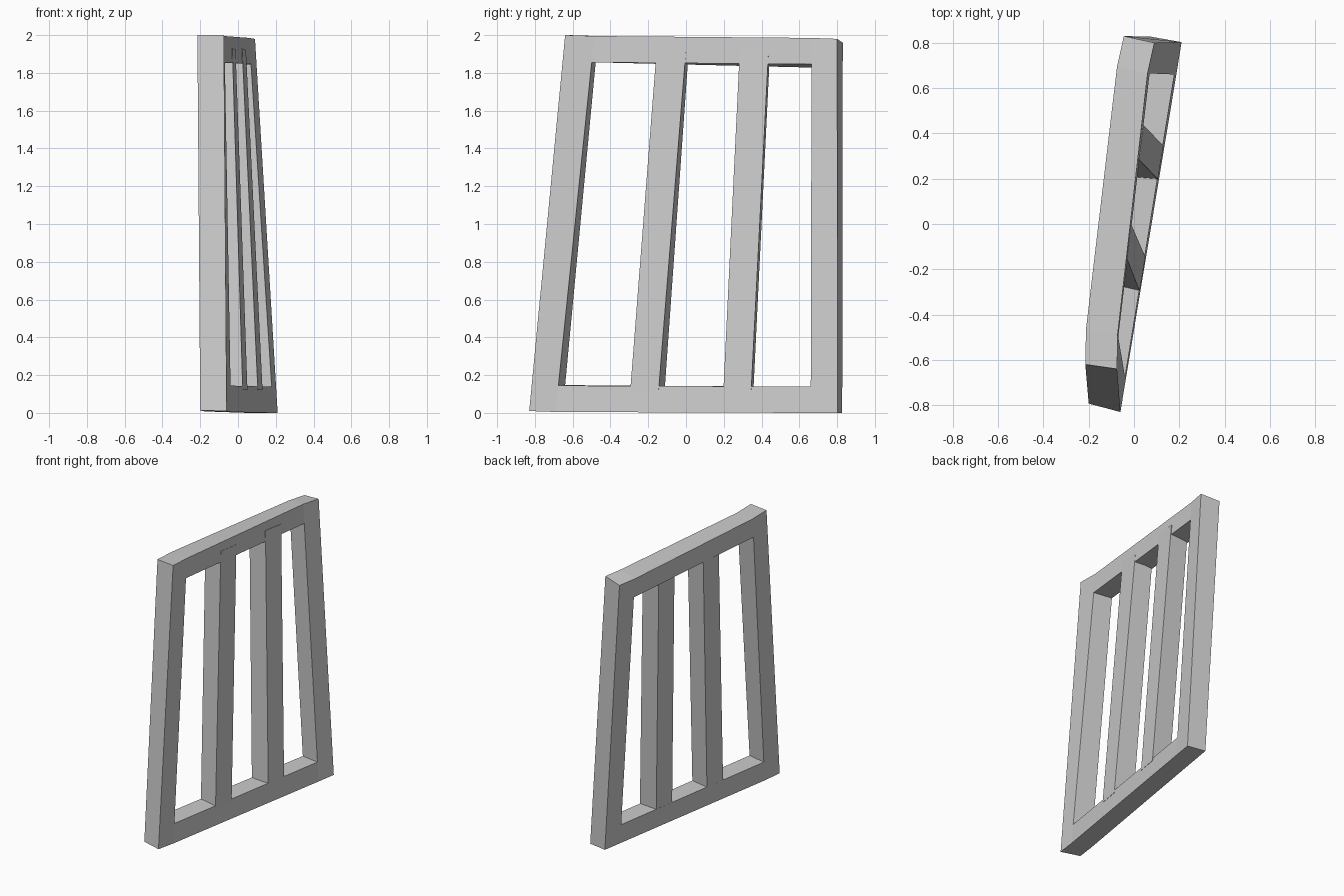
import bpy, bmesh
from mathutils import Vector as V

if "Cube" in bpy.data.objects:
    bpy.data.objects.remove(bpy.data.objects["Cube"])


def bar(name, low, high):
    """Four-sided bar between two quads: outer a, outer b, inner b, inner a."""
    bm = bmesh.new()
    lo = [bm.verts.new(p) for p in low]
    hi = [bm.verts.new(p) for p in high]
    bm.faces.new(lo[::-1])
    bm.faces.new(hi)
    for i in range(4):
        j = (i + 1) % 4
        bm.faces.new((lo[i], lo[j], hi[j], hi[i]))
    bmesh.ops.recalc_face_normals(bm, faces=bm.faces)
    me = bpy.data.meshes.new(name)
    bm.to_mesh(me)
    bm.free()
    ob = bpy.data.objects.new(name, me)
    bpy.context.collection.objects.link(ob)
    return ob


def quad(a, b, depth):
    """Cross-section: outer edge a-b pushed back by the depth vector."""
    a, b, d = V(a), V(b), V(depth)
    return [a, b, b + d, a + d]


# Leaning front post and upright, twisted back post
front_low = quad((-.06, -.83, .01), (-.037, -.69, .005), (-.14, .037, .003))
front_high = quad((-.075, -.64, 2), (-.072, -.485, 1.995), (-.14, .02, 0))
back_low = quad((.187, .66, 0), (.21, .803, 0), (-.135, .024, 0))
back_high = quad((.06, .665, 1.985), (.09, .80, 1.98), (-.135, .03, -.02))
bar("front_post", front_low, front_high)
bar("back_post", back_low, back_high)


# Rails span between the facing sides of the posts
def rail(name, t0, t1):
    def end(low, high, o, i):
        return [low[o].lerp(high[o], t0), low[o].lerp(high[o], t1),
                low[i].lerp(high[i], t1), low[i].lerp(high[i], t0)]
    bar(name, end(front_low, front_high, 1, 2), end(back_low, back_high, 0, 3))


rail("bottom_rail", 0, .07)
rail("top_rail", .93, 1)

# Two slats, slightly proud of the top rail
bar("slat_1",
    quad((.025, -.295, .12), (.05, -.145, .12), (-.14, .032, 0)),
    quad((-.03, -.155, 1.93), (-.013, 0, 1.925), (-.135, .015, 0)))
bar("slat_2",
    quad((.105, .198, .12), (.13, .345, .12), (-.14, .012, 0)),
    quad((.022, .285, 1.928), (.042, .437, 1.92), (-.135, .008, 0)))
